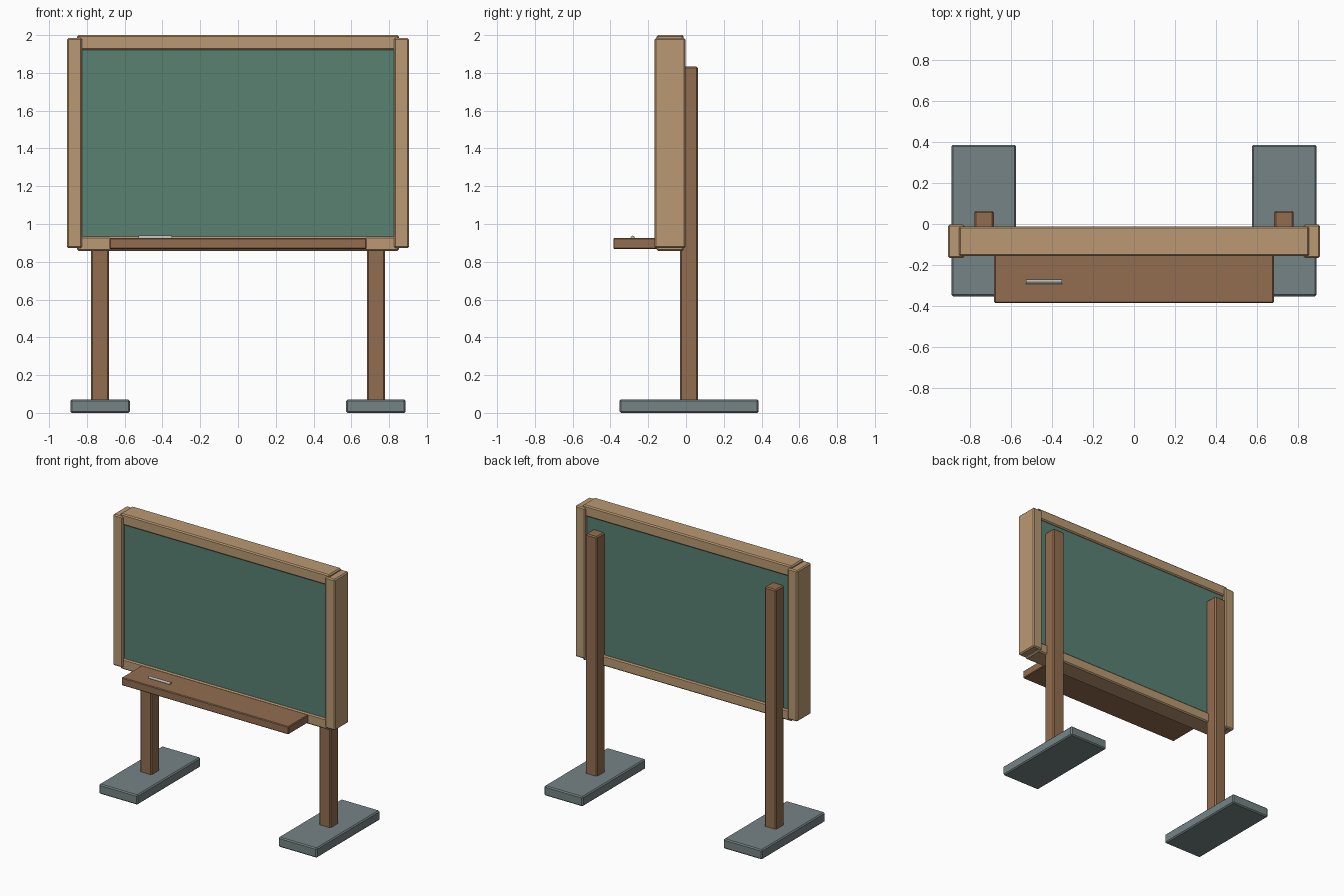
import bpy
from math import pi

if "Cube" in bpy.data.objects:
    bpy.data.objects.remove(bpy.data.objects["Cube"])


def material(name, rgb):
    m = bpy.data.materials.new(name)
    m.diffuse_color = (*rgb, 1)
    m.use_nodes = True
    m.node_tree.nodes["Principled BSDF"].inputs["Base Color"].default_value = m.diffuse_color
    return m


LIGHT = material("light_wood", (0.49, 0.32, 0.17))
BROWN = material("brown_wood", (0.29, 0.155, 0.08))
GREEN = material("green_slate", (0.10, 0.22, 0.17))
METAL = material("grey_metal", (0.18, 0.23, 0.24))
CHALK = material("chalk_grey", (0.5, 0.5, 0.47))


def box(name, x, y, z, mat, bevel=0.008):
    """Box from (min, max) ranges with a small chamfer."""
    spans = (x, y, z)
    bpy.ops.mesh.primitive_cube_add(size=1, location=[(a + b) / 2 for a, b in spans])
    o = bpy.context.object
    o.name = name
    o.scale = [b - a for a, b in spans]
    bpy.ops.object.transform_apply(location=False, rotation=False, scale=True)
    o.data.materials.append(mat)
    if bevel:
        mod = o.modifiers.new("chamfer", 'BEVEL')
        mod.width = bevel
        mod.segments = 1
    return o


def pair(name, x, y, z, mat):
    """Left and right copies mirrored about x = 0."""
    box(name + "_right", x, y, z, mat)
    box(name + "_left", (-x[1], -x[0]), y, z, mat)


# writing board
box("board", (-0.84, 0.84), (-0.145, -0.025), (0.92, 1.935), GREEN, 0)

# frame
box("top_rail", (-0.852, 0.852), (-0.156, -0.012), (1.92, 2.0), LIGHT)
box("bottom_rail", (-0.852, 0.852), (-0.156, -0.012), (0.857, 0.935), LIGHT)
pair("side_rail", (0.825, 0.905), (-0.166, -0.002), (0.872, 1.984), LIGHT)

# legs and feet
pair("leg", (0.682, 0.777), (-0.033, 0.063), (0.05, 1.834), BROWN)
pair("foot", (0.573, 0.888), (-0.352, 0.385), (0.0, 0.072), METAL)

# chalk tray
box("tray", (-0.68, 0.68), (-0.385, -0.14), (0.867, 0.925), BROWN, 0.005)

# stick of chalk lying on the tray
bpy.ops.mesh.primitive_cylinder_add(vertices=12, radius=0.011, depth=0.175,
                                    location=(-0.438, -0.282, 0.927),
                                    rotation=(0, pi / 2, 0))
chalk = bpy.context.object
chalk.name = "chalk"
chalk.data.materials.append(CHALK)
bpy.ops.object.shade_smooth_by_angle()
